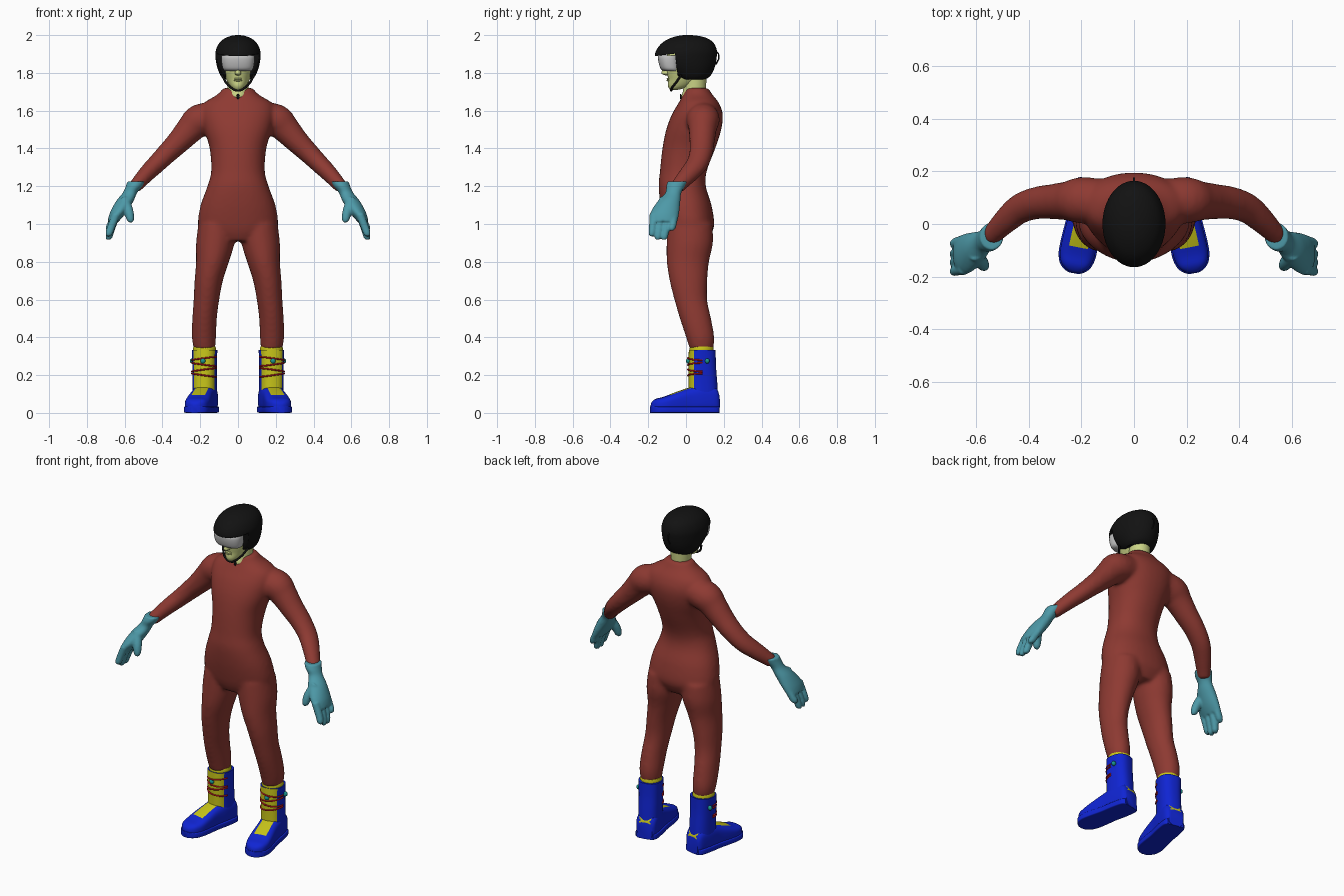
import bpy, bmesh, math
from mathutils import Vector, Matrix

if "Cube" in bpy.data.objects:
    bpy.data.objects.remove(bpy.data.objects["Cube"], do_unlink=True)


def material(name, r, g, b):
    m = bpy.data.materials.new(name)
    m.use_nodes = True
    m.diffuse_color = (r, g, b, 1)
    m.node_tree.nodes["Principled BSDF"].inputs["Base Color"].default_value = (r, g, b, 1)
    return m


RED = material("suit brick red", .27, .042, .032)
TEAL = material("glove teal", .075, .32, .39)
BLUE = material("boot blue", .005, .018, .65)
YELLOW = material("liner yellow", .58, .56, .01)
SKIN = material("pale olive skin", .6, .66, .24)
BLACK = material("helmet black", .006, .006, .006)
GREY = material("lens grey", .55, .55, .55)
LACE = material("lace red", .6, .01, .015)
BUTTON = material("buckle green", .01, .3, .27)

X, Y, Z = Vector((1, 0, 0)), Vector((0, 1, 0)), Vector((0, 0, 1))
SIDES = (("left", Matrix()), ("right", Matrix.Scale(-1, 4, X)))


def smooth_rows(rows, steps):
    """Catmull-Rom interpolation of the loft rows."""
    rows = [Vector(r) for r in rows]
    out = []
    for i in range(len(rows) - 1):
        p0, p1, p2 = rows[max(i - 1, 0)], rows[i], rows[i + 1]
        p3 = rows[min(i + 2, len(rows) - 1)]
        for k in range(steps):
            t = k / steps
            out.append(.5 * (2 * p1 + (p2 - p0) * t + (2 * p0 - 5 * p1 + 4 * p2 - p3) * t * t
                             + (3 * p1 - p0 - 3 * p2 + p3) * t ** 3))
    return out + [rows[-1]]


def loft(bm, rows, frame=(X, Y), power=2, seg=32, steps=4):
    """Closed loft through rows of (x, y, z, half width, half depth)."""
    rows = smooth_rows(rows, steps)
    rings = []
    for i, r in enumerate(rows):
        if frame:
            u, v = frame
        else:
            t = (rows[min(i + 1, len(rows) - 1)] - rows[max(i - 1, 0)])
            t = Vector(t[:3]).normalized()
            u = Y.cross(t).normalized()
            v = t.cross(u)
        ring = []
        for k in range(seg):
            a = math.tau * k / seg
            c, s = math.cos(a), math.sin(a)
            c = math.copysign(abs(c) ** (2 / power), c)
            s = math.copysign(abs(s) ** (2 / power), s)
            ring.append(bm.verts.new(Vector(r[:3]) + u * c * r[3] + v * s * r[4]))
        rings.append(ring)
    for a, b in zip(rings, rings[1:]):
        for k in range(seg):
            j = (k + 1) % seg
            bm.faces.new((a[k], a[j], b[j], b[k]))
    bm.faces.new(rings[0])
    bm.faces.new(rings[-1])


def levels(rows):
    """Rows of (z, half width, front y, back y) turned into loft rows."""
    return [(0, (f + b) / 2, z, h, (b - f) / 2) for z, h, f, b in rows]


def finish(name, bm, mats, matrix=Matrix(), rule=None, voxel=0, relax=4):
    bm.transform(matrix)
    bmesh.ops.recalc_face_normals(bm, faces=bm.faces)
    me = bpy.data.meshes.new(name)
    bm.to_mesh(me)
    bm.free()
    ob = bpy.data.objects.new(name, me)
    bpy.context.collection.objects.link(ob)
    for m in mats:
        me.materials.append(m)
    if rule:
        inverse = matrix.inverted()
        for p in me.polygons:
            p.material_index = rule(inverse @ p.center, p.normal)
    if voxel:
        mod = ob.modifiers.new("fuse", "REMESH")
        mod.mode, mod.voxel_size, mod.use_smooth_shade = "VOXEL", voxel, True
        mod = ob.modifiers.new("relax", "SMOOTH")
        mod.factor, mod.iterations = .5, relax
    else:
        bpy.ops.object.select_all(action="DESELECT")
        ob.select_set(True)
        bpy.context.view_layer.objects.active = ob
        bpy.ops.object.shade_smooth_by_angle(angle=math.radians(40))
    return ob


def solid(name, mats, rows, matrix=Matrix(), rule=None, **kw):
    bm = bmesh.new()
    loft(bm, rows, **kw)
    return finish(name, bm, mats, matrix, rule)


def ball(name, mat, centre, size, matrix=Matrix()):
    bm = bmesh.new()
    bmesh.ops.create_uvsphere(bm, u_segments=20, v_segments=12, radius=1)
    return finish(name, bm, [mat], matrix @ Matrix.LocRotScale(Vector(centre), None, Vector(size)))


def cord(name, mat, points, radius, matrix=Matrix()):
    cu = bpy.data.curves.new(name, "CURVE")
    cu.dimensions, cu.bevel_depth, cu.bevel_resolution, cu.use_fill_caps = "3D", radius, 2, True
    sp = cu.splines.new("POLY")
    sp.points.add(len(points) - 1)
    for p, co in zip(sp.points, points):
        p.co = (*(matrix @ Vector(co)), 1)
    cu.materials.append(mat)
    bpy.context.collection.objects.link(bpy.data.objects.new(name, cu))


# One-piece suit: trunk, legs and arms fused together
suit = bmesh.new()
loft(suit, levels([(.91, .12, -.08, .11), (.95, .18, -.1, .135), (1.0, .212, -.115, .15),
                   (1.1, .198, -.135, .135), (1.2, .162, -.145, .105), (1.28, .142, -.138, .11),
                   (1.4, .15, -.125, .155), (1.5, .18, -.105, .187), (1.58, .195, -.075, .195),
                   (1.64, .18, -.04, .175), (1.685, .11, -.015, .14), (1.72, .078, .0, .118)]),
     power=2.2)
LEG = [(.11, .02, 1.0, .1, .12), (.12, .02, .9, .102, .123), (.135, .01, .8, .087, .112),
       (.155, .013, .7, .075, .1), (.167, .025, .6, .068, .087), (.177, .05, .5, .065, .083),
       (.18, .075, .4, .064, .075), (.178, .082, .335, .056, .062)]
ARM = [(.1, .09, 1.57, .075, .08), (.2, .09, 1.55, .086, .088), (.25, .088, 1.505, .076, .075),
       (.31, .085, 1.44, .064, .067), (.37, .08, 1.38, .056, .062), (.43, .06, 1.32, .05, .058),
       (.48, .02, 1.27, .045, .052), (.53, -.03, 1.215, .038, .042), (.55, -.05, 1.19, .035, .038)]
for tag, side in SIDES:
    limb = bmesh.new()
    loft(limb, LEG)
    loft(limb, ARM, frame=None)
    limb.transform(side)
    temp = bpy.data.meshes.new("limb")
    limb.to_mesh(temp)
    limb.free()
    suit.from_mesh(temp)
    bpy.data.meshes.remove(temp)
bmesh.ops.recalc_face_normals(suit, faces=suit.faces)
finish("suit", suit, [RED], voxel=.011, relax=8)
ball("zip_pull", BLACK, (0, -.028, 1.675), (.008, .005, .014))

# Gloves: cuff, palm, fingers and thumb fused together
PALM = [(.54, -.045, 1.225, .046, .052), (.55, -.055, 1.2, .044, .05), (.572, -.067, 1.165, .038, .042),
        (.6, -.09, 1.12, .046, .06), (.635, -.112, 1.06, .043, .076), (.66, -.115, 1.015, .03, .07)]
FINGERS = [(-.172, -.18, .935), (-.135, -.148, .917), (-.098, -.115, .917), (-.064, -.075, .965)]
for tag, side in SIDES:
    bm = bmesh.new()
    loft(bm, PALM)
    for y0, y1, tip in FINGERS:
        loft(bm, [(.645, y0, 1.05, .022, .022), (.672, (y0 + y1) / 2, (1.03 + tip) / 2, .021, .02),
                  (.684, y1, tip + .012, .018, .018), (.685, y1, tip, .01, .01)], frame=None, seg=14)
    loft(bm, [(.605, -.11, 1.13, .028, .03), (.58, -.145, 1.07, .026, .026),
              (.57, -.16, 1.025, .02, .02), (.57, -.162, 1.008, .01, .01)], frame=None, seg=14)
    finish(tag + "_glove", bm, [TEAL], side, voxel=.006, relax=3)

# Boots: sole, foot, shaft, liner, laces and buckles, toes turned out
FOOT = [(.172, .045, .1), (.15, .06, .14), (.08, .064, .15), (.01, .062, .132), (-.06, .066, .108),
        (-.12, .066, .085), (-.16, .054, .075), (-.182, .032, .06), (-.19, .012, .045)]
SHAFT = [(0, .092, .08, .062, .078), (0, .09, .16, .062, .075), (0, .086, .25, .063, .072),
         (0, .086, .332, .066, .07)]
place = Matrix.Translation((.178, .08, 0)) @ Matrix.Rotation(math.radians(11), 4, "Z") @ \
    Matrix.Translation((0, -.08, 0))
for tag, side in SIDES:
    m = side @ place
    solid(tag + "_boot_foot", [BLUE, YELLOW], [(0, y, h / 2, w, h / 2) for y, w, h in FOOT], m,
          lambda c, n: int(abs(c.x) < .036 and c.y > -.095 and n.z > .3),
          frame=(X, Z), power=3.2, seg=48)
    solid(tag + "_boot_sole", [BLUE], [(0, y - .002, .0175, w + .005, .0175) for y, w, h in FOOT], m,
          frame=(X, Z), power=8, seg=40)
    solid(tag + "_boot_shaft", [BLUE, YELLOW], SHAFT, m,
          lambda c, n: int(n.y < -.5), power=2.5, seg=48)
    solid(tag + "_boot_liner", [YELLOW], [(0, .084, .3, .058, .062), (0, .083, .335, .061, .064),
                                          (0, .083, .352, .058, .061)], m)
    for i, z in enumerate((.2, .228, .256, .288)):
        tilt = .009 * (-1) ** i
        arc = [math.radians(a) for a in range(-80, 81, 10)]
        cord(f"{tag}_lace_{i + 1}", LACE,
             [(.067 * math.sin(a), .087 - .077 * math.cos(a), z + tilt * math.sin(a)) for a in arc],
             .0045, m)
    for i, spot in enumerate(((.068, .1, .275), (-.005, .012, .275))):
        ball(f"{tag}_buckle_{i + 1}", BUTTON, spot, (.014, .012, .014), m)

# Head and neck
solid("neck", [SKIN], levels([(1.64, .04, -.012, .09), (1.675, .054, -.024, .1), (1.71, .056, -.015, .105),
                              (1.8, .06, -.01, .11)]))
solid("head", [SKIN], levels([(1.71, .015, -.082, -.045), (1.718, .03, -.09, -.01), (1.735, .045, -.096, .04),
                              (1.765, .062, -.094, .08), (1.8, .075, -.1, .11), (1.85, .085, -.105, .125),
                              (1.9, .09, -.1, .13), (1.94, .06, -.07, .1)]))
solid("nose", [SKIN], levels([(1.787, .006, -.11, -.08), (1.793, .016, -.125, -.08),
                              (1.803, .015, -.13, -.08), (1.85, .009, -.11, -.08)]), seg=16)
for part, z in (("upper_lip", 1.769), ("lower_lip", 1.76)):
    ball(part, SKIN, (0, -.094, z), (.022, .009, .005))
solid("goggles", [GREY], levels([(1.81, .068, -.118, -.03), (1.822, .08, -.134, -.03),
                                 (1.85, .086, -.144, -.03), (1.878, .088, -.148, -.03),
                                 (1.892, .086, -.145, -.03)]), power=2.4)

# Helmet with the face opening cut away
helmet = solid("helmet", [BLACK], levels([(1.765, .075, -.03, .1), (1.785, .092, -.07, .13),
                                          (1.83, .11, -.125, .152), (1.88, .119, -.162, .162),
                                          (1.92, .117, -.157, .163), (1.96, .098, -.125, .145),
                                          (1.985, .066, -.08, .108), (1.997, .032, -.036, .06),
                                          (2.0, .006, -.005, .02)]), seg=48)
bm = bmesh.new()
bmesh.ops.create_cube(bm, size=1)
cutter = finish("face_cutter", bm, [BLACK], Matrix.Translation((0, -.19, 1.785)) @
                Matrix.Rotation(math.radians(7), 4, "X") @ Matrix.Diagonal((.4, .29, .2, 1)))
cutter.hide_render = True
mod = helmet.modifiers.new("face opening", "BOOLEAN")
mod.operation, mod.object, mod.solver = "DIFFERENCE", cutter, "EXACT"
bpy.context.view_layer.update()
cut = bpy.data.meshes.new_from_object(helmet.evaluated_get(bpy.context.evaluated_depsgraph_get()))
helmet.modifiers.clear()
helmet.data = cut
bpy.data.objects.remove(cutter, do_unlink=True)

# Chin strap and rear goggle clip
for tag, side in SIDES:
    cord(tag + "_chin_strap", BLACK, [(.086, -.025, 1.79), (.066, -.05, 1.752), (.042, -.072, 1.725),
                                      (.018, -.078, 1.709), (0, -.078, 1.706)], .006, side)
cord("rear_clip", BLACK, [(0, .155, 1.92), (0, .172, 1.9), (0, .174, 1.875), (0, .158, 1.845)], .004)
